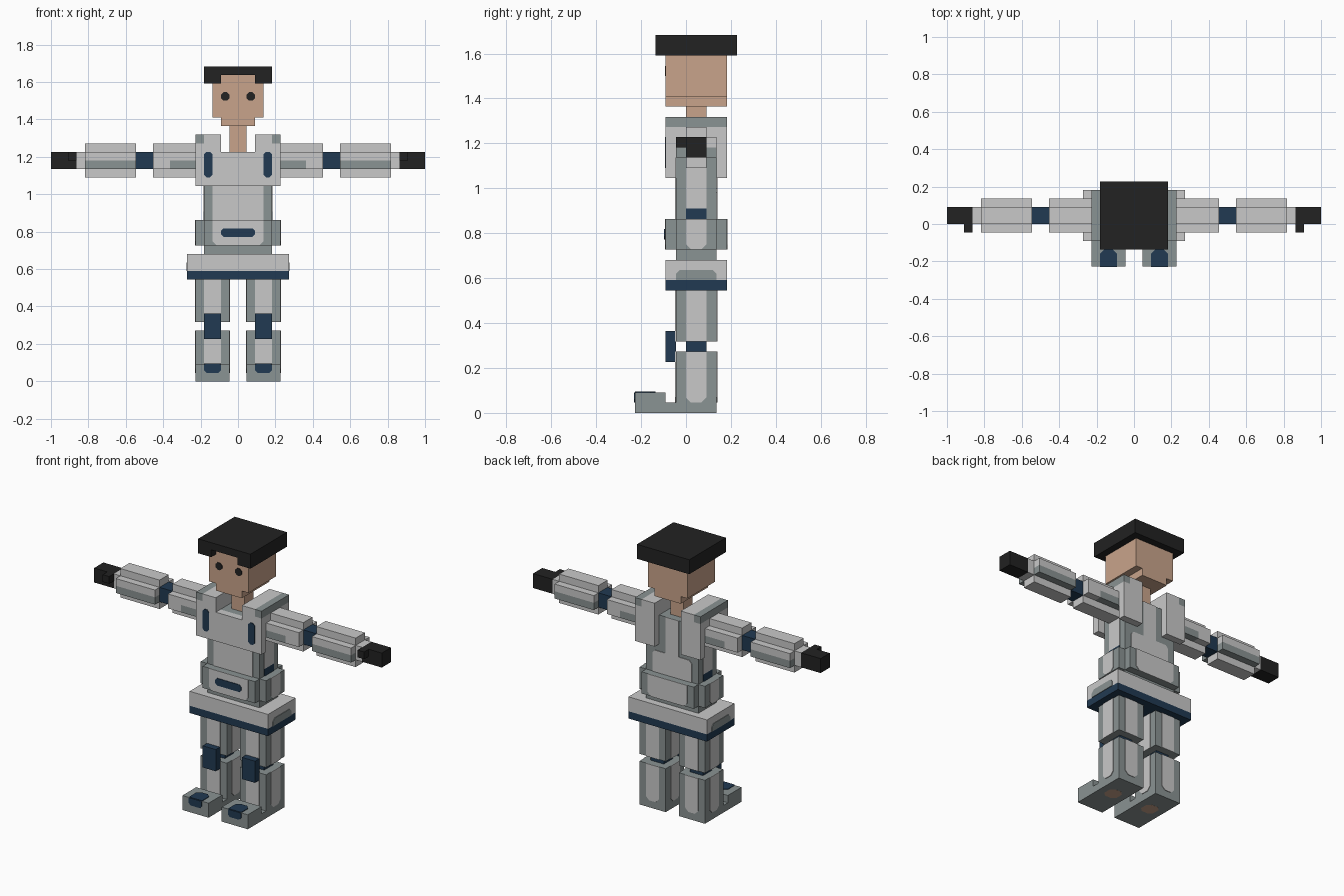
import bpy, bmesh

if "Cube" in bpy.data.objects:
    bpy.data.objects.remove(bpy.data.objects["Cube"])

U = 1 / 22          # one block in scene units
T = 0.08            # painted plate thickness, in blocks (under 0.004 units)


def material(name, rgb):
    m = bpy.data.materials.new(name)
    lin = [((c / 255 + 0.055) / 1.055) ** 2.4 for c in rgb]
    m.diffuse_color = (*lin, 1)
    m.use_nodes = True
    m.node_tree.nodes["Principled BSDF"].inputs["Base Color"].default_value = m.diffuse_color
    return m


LIGHT = material("light_grey", (201, 201, 201))
GREY = material("slate_grey", (138, 147, 147))
BLUE = material("navy", (33, 58, 82))
BLACK = material("black", (34, 34, 34))
SKIN = material("skin", (201, 164, 139))


def prism(bm, low, high):
    """Solid between two matching polygons."""
    a = [bm.verts.new([c * U for c in p]) for p in low]
    b = [bm.verts.new([c * U for c in p]) for p in high]
    bm.faces.new(a)
    bm.faces.new(b)
    n = len(a)
    for i in range(n):
        bm.faces.new((a[i], a[(i + 1) % n], b[(i + 1) % n], b[i]))


def finish(name, mat, bm):
    bmesh.ops.recalc_face_normals(bm, faces=bm.faces)
    me = bpy.data.meshes.new(name)
    bm.to_mesh(me)
    bm.free()
    me.materials.append(mat)
    bpy.context.collection.objects.link(bpy.data.objects.new(name, me))


def part(name, mat, *boxes, mirror=False):
    """Boxes given as x0, x1, y0, y1, z0, z1 in blocks."""
    bm = bmesh.new()
    for x0, x1, y0, y1, z0, z1 in boxes:
        for s in ((1, -1) if mirror else (1,)):
            ring = [(x0 * s, y0), (x1 * s, y0), (x1 * s, y1), (x0 * s, y1)]
            prism(bm, [(x, y, z0) for x, y in ring], [(x, y, z1) for x, y in ring])
    finish(name, mat, bm)


def patch(name, mat, axis, sign, level, a0, a1, b0, b1, bottom=0.3, top=0.3, mirror=False):
    """Thin plate with cut corners on the face at `level` along `axis`."""
    p, q = bottom, top
    pts = [(a0 + p, b0), (a1 - p, b0), (a1, b0 + p), (a1, b1 - q),
           (a1 - q, b1), (a0 + q, b1), (a0, b1 - q), (a0, b0 + p)]
    pts = [v for i, v in enumerate(pts) if v != pts[i - 1]]
    bm = bmesh.new()
    for s in ((1, -1) if mirror else (1,)):
        rings = []
        for d in (level, level + sign * T):
            ring = []
            for a, b in pts:
                v = [a, b]
                v.insert(axis, d)
                v[0] *= s
                ring.append(v)
            rings.append(ring)
        prism(bm, *rings)
    finish(name, mat, bm)


# Feet
part("foot", GREY, (1, 5, -5, -2, 0, 2), (1, 5, -2, -1, 0, 1), mirror=True)
patch("toe_front_mark", BLUE, 1, -1, -5, 2, 4, 1, 2, 0.3, 0.1, mirror=True)
patch("toe_top_mark", BLUE, 2, 1, 2, 2, 4, -5, -3, 0.1, 0.5, mirror=True)
patch("sole_mark", SKIN, 2, -1, 0.07, 2, 4, -1.5, 0.5, 0.5, 0.5, mirror=True)

# Legs, with a light strip on every side
part("lower_leg", GREY, (1, 5, -1, 3, 0, 6), mirror=True)
part("upper_leg", GREY, (1, 5, -1, 3, 7, 12), mirror=True)
for seg, z0, z1 in (("lower", 1, 6), ("upper", 7, 12)):
    cut = 0.5 if seg == "lower" else 0
    for side, sign, y in (("front", -1, -1), ("back", 1, 3)):
        patch(f"{seg}_leg_{side}_panel", LIGHT, 1, sign, y, 2, 4, z0, z1, cut, 0, mirror=True)
    for side, sign, x in (("outer", 1, 5), ("inner", -1, 1)):
        patch(f"{seg}_leg_{side}_panel", LIGHT, 0, sign, x, 0, 2, z0, z1, cut, 0, mirror=True)
part("knee_joint", BLUE, (2, 4, 0, 2, 6, 7), mirror=True)
part("knee_pad", BLUE, (2, 4, -2, -1, 5, 8), mirror=True)

# Hip skirt
part("skirt_trim", BLUE, (-6, 6, -2, 4, 12, 13))
part("skirt", LIGHT, (-6, 6, -2, 4, 13, 15))
patch("skirt_side_mark", GREY, 0, 1, 6, -1, 3, 13, 14, 0, 0.4, mirror=True)

# Torso
part("torso", GREY, (-4, 4, -1, 3, 15, 27))
patch("belly_panel", LIGHT, 1, -1, -1, -3, 3, 19, 23, 0, 0)
patch("lower_back_panel", LIGHT, 1, 1, 3, -3, 3, 19, 22, 0, 0.4)
patch("upper_back_panel", LIGHT, 1, 1, 3, -1, 1, 22, 27, 0, 0)
patch("side_panel", LIGHT, 0, 1, 4, 0, 2, 20, 25, 0, 0, mirror=True)
patch("side_mark", BLUE, 0, 1, 4, 0, 2, 19, 20, 0, 0, mirror=True)

# Waist band
part("waist_band", GREY, (-4, 4, -2, 4, 16, 19), (-5, 5, -1, 3, 16, 19))
for side, sign, y in (("front", -1, -2), ("back", 1, 4)):
    patch(f"waist_{side}_panel", LIGHT, 1, sign, y, -3, 3, 16, 19, 0.5, 0)
patch("waist_side_panel", LIGHT, 0, 1, 5, 0, 2, 16, 19, 0.5, 0, mirror=True)
patch("waist_mark", BLUE, 1, -1, -2 - T, -2, 2, 17, 18)

# Chest plate and shoulder straps
part("chest_plate", LIGHT, (-5, 5, -2, -1, 23, 27))
part("shoulder_strap", LIGHT, (2, 5, -2, 4, 27, 28), (2, 4, -2, 4, 28, 29),
     (2, 5, 3, 4, 23, 27), mirror=True)
part("shoulder_edge", GREY, (4, 5, -2, 4, 28, 29), mirror=True)
patch("chest_mark", BLUE, 1, -1, -2, 3, 4, 24, 27, mirror=True)

# Arms with cross-shaped sections
part("upper_arm", LIGHT, (4, 10, 0, 2, 24, 28), (4, 10, -1, 3, 26, 27),
     (8, 10, -1, 3, 25, 26), mirror=True)
part("upper_arm_shade", GREY, (4, 8, -1, 0, 25, 26), (4, 8, 2, 3, 25, 26), mirror=True)
part("elbow", BLUE, (10, 12, 0, 2, 25, 27), mirror=True)
part("forearm", LIGHT, (12, 18, 0, 2, 24, 28), (12, 18, -1, 3, 26, 27), mirror=True)
part("forearm_shade", GREY, (12, 18, -1, 0, 25, 26), (12, 18, 2, 3, 25, 26), mirror=True)
part("wrist", LIGHT, (18, 19, 0, 2, 25, 27), mirror=True)
part("hand", BLACK, (19, 22, 0, 2, 25, 27), (19, 20, -1, 0, 26, 27), mirror=True)

# Head
part("neck", SKIN, (-1, 1, 0, 2, 27, 30))
part("head", SKIN, (-3, 3, -2, 4, 31, 36))
part("jaw", SKIN, (-2, 2, -2, 4, 30, 31))
patch("eye", BLACK, 1, -1, -2, 1, 2, 33, 34, mirror=True)

# Cap of hair with a notch over the forehead
part("hair_top", BLACK, (-4, 4, -3, 5, 36, 37))
part("hair_sides", BLACK, (3, 4, -2, 4, 35, 36), (2, 4, -3, -2, 35, 36), mirror=True)
part("hair_back", BLACK, (-4, 4, 4, 5, 35, 36))
